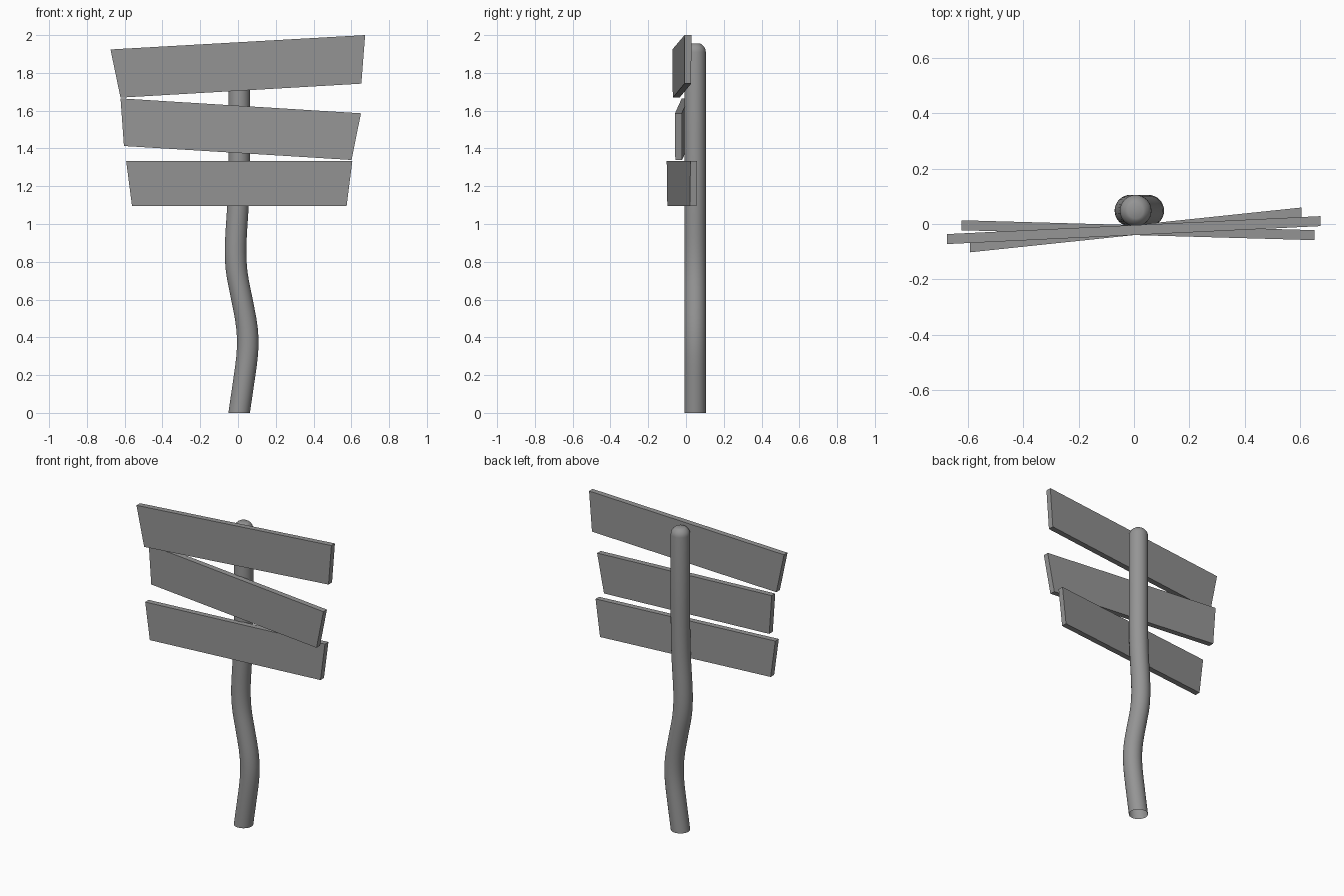
import bpy, bmesh, math

if "Cube" in bpy.data.objects:
    bpy.data.objects.remove(bpy.data.objects["Cube"])

POST_Y, POST_R, SIDES = 0.048, 0.057, 32
# (z, x) centre line of the crooked post
PATH = [(0, 0.006), (0.15, 0.028), (0.28, 0.046), (0.37, 0.052), (0.47, 0.045),
        (0.6, 0.021), (0.74, -0.006), (0.85, -0.013), (0.96, -0.009),
        (1.1, 0.0), (1.25, 0.005), (1.4, 0.006), (1.96, 0.006)]

grey = bpy.data.materials.new("dark_grey")
grey.diffuse_color = (0.3, 0.3, 0.3, 1)
grey.use_nodes = True
grey.node_tree.nodes["Principled BSDF"].inputs["Base Color"].default_value = grey.diffuse_color


def finish(bm, name):
    bmesh.ops.recalc_face_normals(bm, faces=bm.faces)
    mesh = bpy.data.meshes.new(name)
    bm.to_mesh(mesh)
    bm.free()
    mesh.materials.append(grey)
    obj = bpy.data.objects.new(name, mesh)
    bpy.context.collection.objects.link(obj)
    return obj


def slope(i):
    a, b = PATH[max(i - 1, 0)], PATH[min(i + 1, len(PATH) - 1)]
    return (b[1] - a[1]) / (b[0] - a[0])


def centre_x(z):
    """Smooth interpolation along the path."""
    i = max(k for k in range(len(PATH) - 1) if PATH[k][0] <= z)
    (z0, x0), (z1, x1) = PATH[i], PATH[i + 1]
    h = z1 - z0
    t = (z - z0) / h
    return ((2*t**3 - 3*t**2 + 1) * x0 + (t**3 - 2*t**2 + t) * h * slope(i)
            + (3*t**2 - 2*t**3) * x1 + (t**3 - t**2) * h * slope(i + 1))


# Post: stacked rings with a domed top, open at the ground
DOME, TOP = 0.045, 1.955
rings = [(i * 0.05, POST_R) for i in range(30)]
for k in range(6):
    a = k * math.radians(12)
    rings.append((TOP - DOME + DOME * math.sin(a) / math.sin(math.radians(60)),
                  POST_R * math.cos(a)))

bm = bmesh.new()
loops = []
for z, r in rings:
    cx = centre_x(z)
    loops.append([bm.verts.new((cx + r * math.cos(2 * math.pi * k / SIDES),
                                POST_Y + r * math.sin(2 * math.pi * k / SIDES), z))
                  for k in range(SIDES)])
for lo, hi in zip(loops, loops[1:]):
    for k in range(SIDES):
        n = (k + 1) % SIDES
        bm.faces.new((lo[k], lo[n], hi[n], hi[k]))
bm.faces.new(loops[-1])
post = finish(bm, "post")
bpy.context.view_layer.objects.active = post
post.select_set(True)
bpy.ops.object.shade_smooth_by_angle(angle=math.radians(40))


# Boards: four-cornered planks, each swung a little around the post
def board(name, outline, swing, y_mid=-0.022, thick=0.036):
    bm = bmesh.new()
    front, back = [[bm.verts.new((x, y_mid + swing * x + s * thick / 2, z))
                    for x, z in outline] for s in (-1, 1)]
    bm.faces.new(front)
    bm.faces.new(back[::-1])
    for k in range(4):
        n = (k + 1) % 4
        bm.faces.new((front[k], back[k], back[n], front[n]))
    return finish(bm, name)


board("top_board", [(-0.675, 1.924), (0.673, 2.0), (0.653, 1.743), (-0.622, 1.669)], 0.048)
board("middle_board", [(-0.622, 1.665), (0.651, 1.586), (0.601, 1.339), (-0.604, 1.413)], -0.028)
board("bottom_board", [(-0.592, 1.333), (0.605, 1.333), (0.575, 1.094), (-0.561, 1.094)], 0.105)
